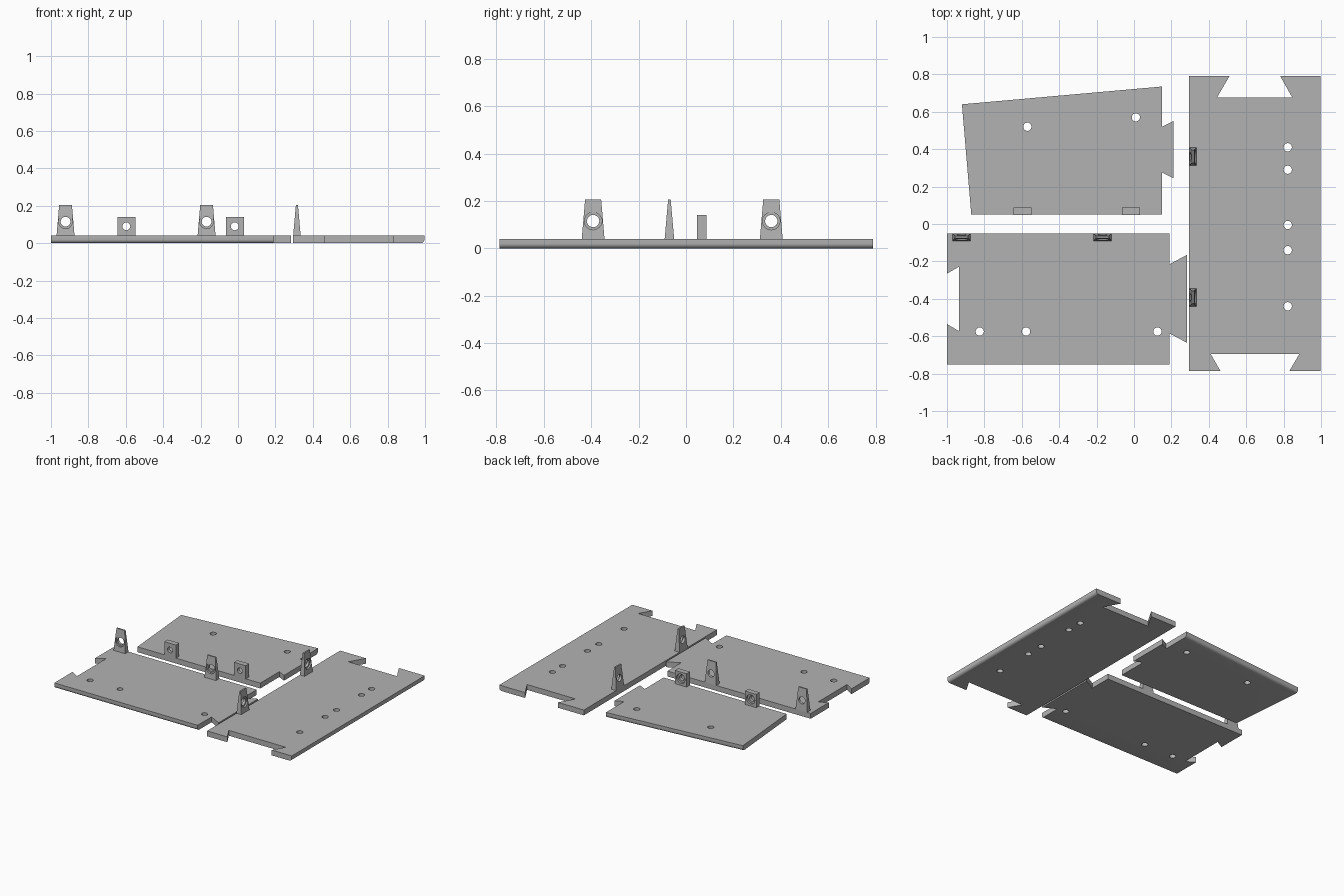
import bpy, bmesh, math
from mathutils import Matrix, Vector

if "Cube" in bpy.data.objects:
    bpy.data.objects.remove(bpy.data.objects["Cube"])

T = 0.04  # panel thickness
grey = bpy.data.materials.new("grey")
grey.diffuse_color = (0.45, 0.45, 0.45, 1)
grey.use_nodes = True
grey.node_tree.nodes["Principled BSDF"].inputs["Base Color"].default_value = grey.diffuse_color


def make_object(name, bm):
    bmesh.ops.recalc_face_normals(bm, faces=bm.faces)
    mesh = bpy.data.meshes.new(name)
    bm.to_mesh(mesh)
    bm.free()
    mesh.materials.append(grey)
    ob = bpy.data.objects.new(name, mesh)
    bpy.context.collection.objects.link(ob)
    return ob


def add_cutter(bm, matrix, r1, r2, depth):
    bmesh.ops.create_cone(bm, cap_ends=True, segments=32, radius1=r1, radius2=r2,
                          depth=depth, matrix=matrix)


def cut(ob, bm):
    """Subtract the cutter shape and bake the result."""
    cutter = make_object("cutter", bm)
    cutter.hide_render = True
    mod = ob.modifiers.new("holes", "BOOLEAN")
    mod.operation, mod.solver, mod.object = "DIFFERENCE", "EXACT", cutter
    bpy.context.view_layer.update()
    baked = bpy.data.meshes.new_from_object(
        ob.evaluated_get(bpy.context.evaluated_depsgraph_get()))
    ob.modifiers.clear()
    ob.data = baked
    bpy.data.objects.remove(cutter)


def smooth(ob):
    bpy.ops.object.select_all(action="DESELECT")
    ob.select_set(True)
    bpy.context.view_layer.objects.active = ob
    bpy.ops.object.shade_smooth_by_angle(angle=math.radians(30))


def panel(name, outline, holes, outer):
    """Flat dovetailed panel; the lower edge between the two outer corners is rounded."""
    bm = bmesh.new()
    face = bm.faces.new([bm.verts.new((x, y, 0)) for x, y in outline])
    top = bmesh.ops.extrude_face_region(bm, geom=[face])["geom"]
    bmesh.ops.translate(bm, vec=(0, 0, T), verts=[v for v in top if isinstance(v, bmesh.types.BMVert)])
    bmesh.ops.recalc_face_normals(bm, faces=bm.faces)
    ends = [Vector((*p, 0)) for p in outer]
    edge = [e for e in bm.edges
            if all(any((v.co - p).length < 1e-4 for p in ends) for v in e.verts)]
    bmesh.ops.bevel(bm, geom=edge, offset=0.02, segments=6, profile=0.5, affect="EDGES")
    ob = make_object(name, bm)
    drill = bmesh.new()
    for x, y in holes:
        add_cutter(drill, Matrix.Translation((x, y, T / 2)), 0.022, 0.022, 0.2)
    cut(ob, drill)
    smooth(ob)


def lug(name, x, y, angle, half, top_half, inset, height, z, r, r_recess):
    """Upright pierced lug; local +y is the recessed side."""
    bm = bmesh.new()
    rings = []
    for w, d, h in ((half, 0, T), (top_half, inset, height)):
        rings.append([bm.verts.new(p) for p in
                      ((-w, d, h), (w, d, h), (w, 0.04 - d, h), (-w, 0.04 - d, h))])
    for ring in rings:
        bm.faces.new(ring)
    for i in range(4):
        j = (i + 1) % 4
        bm.faces.new((rings[0][i], rings[0][j], rings[1][j], rings[1][i]))
    ob = make_object(name, bm)
    turn = Matrix.Rotation(math.pi / 2, 4, "X")
    for radius, centre, depth in ((r, 0.02, 0.2), (r_recess, 0.074, 0.1)):
        drill = bmesh.new()
        add_cutter(drill, Matrix.Translation((0, centre, z)) @ turn, radius, radius, depth)
        cut(ob, drill)
    ob.data.transform(Matrix.Translation((x, y, 0)) @ Matrix.Rotation(angle, 4, "Z"))
    smooth(ob)


# Three panels
panel("front_panel",
      [(-1, -0.05), (0.19, -0.05), (0.19, -0.215), (0.283, -0.165), (0.283, -0.635),
       (0.19, -0.585), (0.19, -0.75), (-1, -0.75), (-1, -0.535), (-0.935, -0.573),
       (-0.935, -0.228), (-1, -0.265)],
      [(-0.825, -0.575), (-0.577, -0.575), (0.125, -0.575)],
      [(0.19, -0.75), (-1, -0.75)])
panel("back_panel",
      [(-0.92, 0.64), (0.15, 0.735), (0.15, 0.52), (0.21, 0.55), (0.21, 0.245),
       (0.15, 0.275), (0.15, 0.05), (-0.87, 0.05)],
      [(-0.57, 0.52), (0.01, 0.57)],
      [(-0.92, 0.64), (0.15, 0.735)])
panel("side_panel",
      [(0.295, 0.79), (0.51, 0.79), (0.443, 0.675), (0.847, 0.675), (0.782, 0.79),
       (0.997, 0.79), (0.997, -0.787), (0.83, -0.787), (0.884, -0.695), (0.41, -0.695),
       (0.463, -0.787), (0.295, -0.787)],
      [(0.822, y) for y in (0.41, 0.29, -0.005, -0.14, -0.44)],
      [(0.997, 0.79), (0.997, -0.787)])

# Tapered hinge lugs and square hinge blocks
tapered = (0.048, 0.034, 0.0145, 0.205, 0.115, 0.026, 0.037)
for i, x in enumerate((-0.922, -0.168)):
    lug(f"front_lug_{i + 1}", x, -0.05, math.pi, *tapered)
for i, y in enumerate((0.36, -0.392)):
    lug(f"side_lug_{i + 1}", 0.295, y, -math.pi / 2, *tapered)
for i, x in enumerate((-0.597, -0.017)):
    lug(f"back_block_{i + 1}", x, 0.047, 0, 0.048, 0.048, 0, 0.14, 0.09, 0.021, 0.035)
